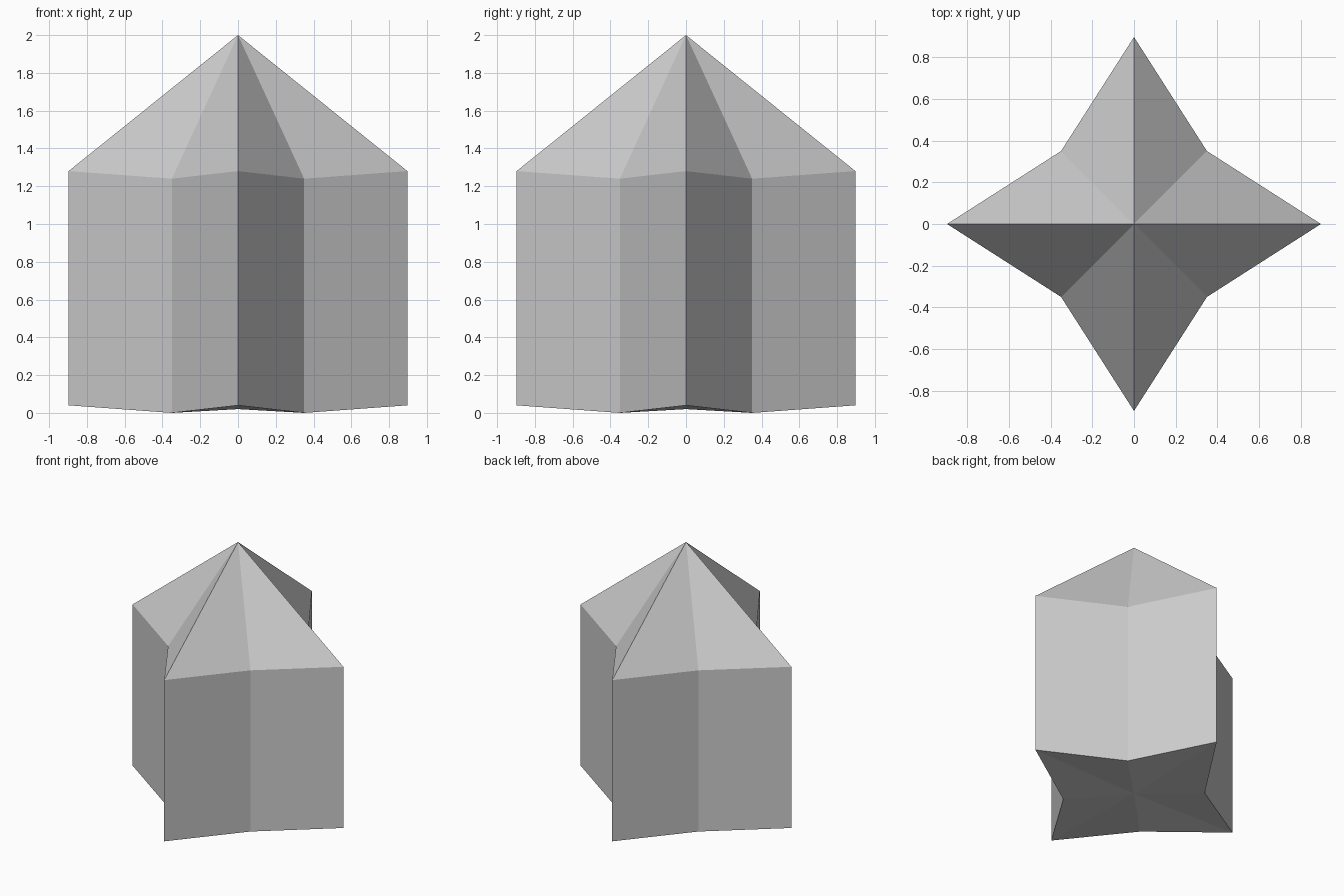
import bpy
import bmesh
from math import cos, sin, pi, sqrt

cube = bpy.data.objects.get("Cube")
if cube:
    bpy.data.objects.remove(cube, do_unlink=True)

TIP_RADIUS = 0.897
NOTCH_RADIUS = 0.35 * sqrt(2)
WALL_HEIGHT = 1.24
TIP_LIFT = 0.04
BASE_CENTRE = 0.02
APEX = 2.0
POINTS = 8


def flat_material(name, rgb):
    mat = bpy.data.materials.new(name)
    mat.use_nodes = True
    colour = (*rgb, 1.0)
    mat.diffuse_color = colour
    mat.node_tree.nodes["Principled BSDF"].inputs["Base Color"].default_value = colour
    return mat


def star_ring(bm, z):
    """Four-pointed star outline whose tips sit slightly above its notches."""
    ring = []
    for i in range(POINTS):
        tip = i % 2 == 0
        r = TIP_RADIUS if tip else NOTCH_RADIUS
        a = 2 * pi * i / POINTS
        ring.append(bm.verts.new((r * cos(a), r * sin(a), z + TIP_LIFT * tip)))
    return ring


bm = bmesh.new()
lower = star_ring(bm, 0.0)
upper = star_ring(bm, WALL_HEIGHT)
base = bm.verts.new((0, 0, BASE_CENTRE))
apex = bm.verts.new((0, 0, APEX))

# Walls, pointed roof and shallow underside, one segment at a time
for i in range(POINTS):
    j = (i + 1) % POINTS
    bm.faces.new((lower[i], lower[j], upper[j], upper[i]))
    bm.faces.new((upper[i], upper[j], apex))
    bm.faces.new((lower[j], lower[i], base))

mesh = bpy.data.meshes.new("star_prism")
bm.to_mesh(mesh)
bm.free()
mesh.materials.append(flat_material("light grey", (0.6, 0.6, 0.6)))
bpy.context.collection.objects.link(bpy.data.objects.new("star_prism", mesh))
